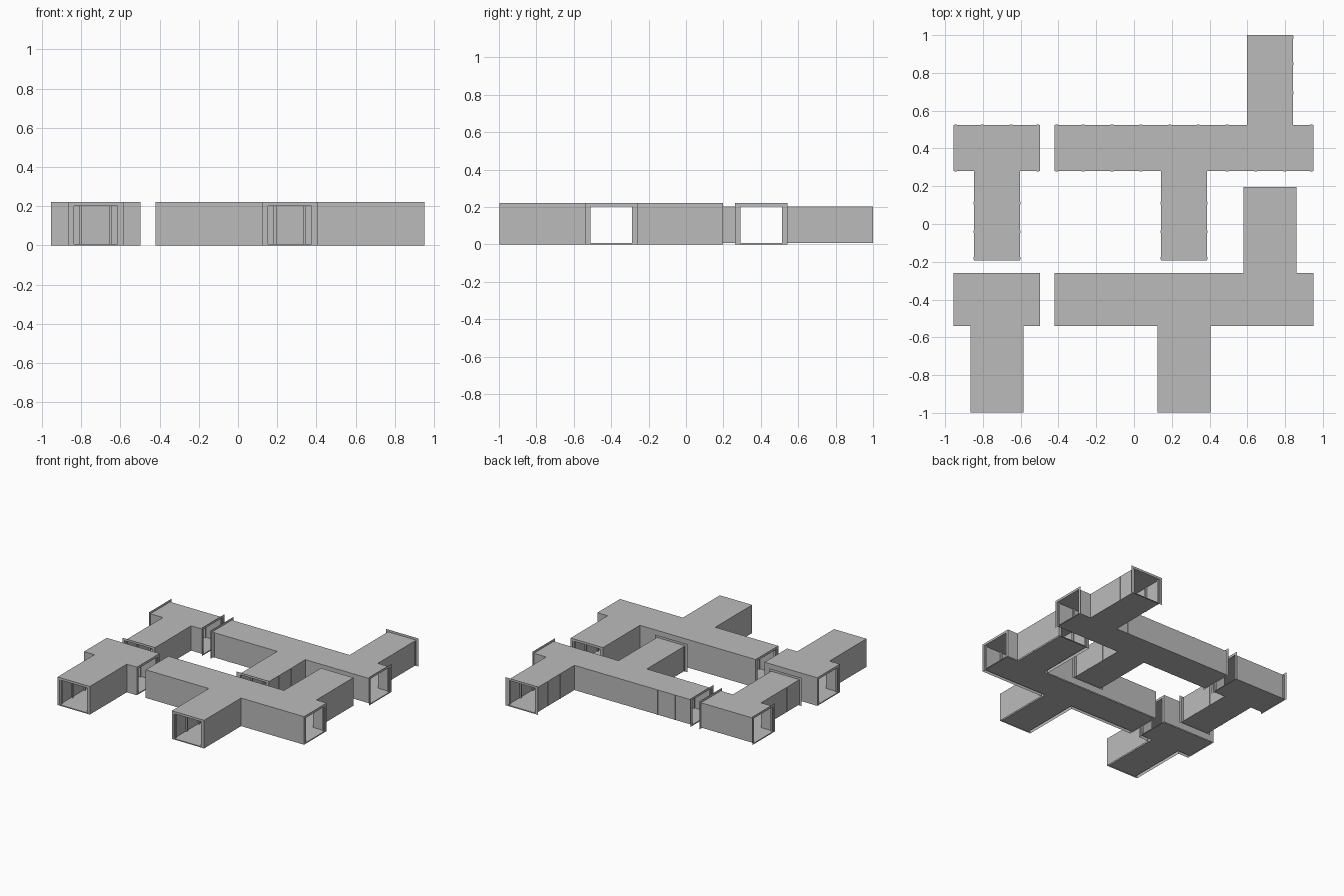
import bpy, bmesh
from mathutils import Vector

if "Cube" in bpy.data.objects:
    bpy.data.objects.remove(bpy.data.objects["Cube"], do_unlink=True)

GREY = (0.5, 0.5, 0.5, 1)
grey = bpy.data.materials.new("plain grey")
grey.use_nodes = True
grey.diffuse_color = GREY
grey.node_tree.nodes["Principled BSDF"].inputs["Base Color"].default_value = GREY

MODULE = 0.457              # length of one corridor section
TUBE, OUTER = 0.122, 0.14   # half widths of corridor and casing
FLOOR, CEILING, TOP = 0.008, 0.202, 0.22


def finish(name, bm):
    bmesh.ops.remove_doubles(bm, verts=bm.verts, dist=1e-5)
    bmesh.ops.recalc_face_normals(bm, faces=bm.faces)
    mesh = bpy.data.meshes.new(name)
    bm.to_mesh(mesh)
    bm.free()
    mesh.materials.append(grey)
    bpy.context.collection.objects.link(bpy.data.objects.new(name, mesh))


def quad(bm, *points):
    bm.faces.new([bm.verts.new(p) for p in points])


def box(bm, lo, hi):
    lo, hi = Vector(lo), Vector(hi)
    made = bmesh.ops.create_cube(bm, size=1)["verts"]
    bmesh.ops.scale(bm, vec=hi - lo, verts=made)
    bmesh.ops.translate(bm, vec=(lo + hi) / 2, verts=made)


def rect(run, half):
    axis, line, a, b = run[:4]
    a, b = min(a, b), max(a, b)
    return (a, line - half, b, line + half) if axis == 0 else (line - half, a, line + half, b)


def inside(x, y, runs, half):
    return any(r[0] < x < r[2] and r[1] < y < r[3] for r in (rect(q, half) for q in runs))


def tips(runs):
    """Open ends as (axis, centre line, position, direction into the run)."""
    for axis, line, a, b, both in runs:
        s = 1 if b > a else -1
        yield axis, line, b, -s
        if both:
            yield axis, line, a, s


def ducts(name, runs, half, z0, z1, floor):
    """Sheet walls, roof and optional floor round the joined runs, ends left open."""
    bm = bmesh.new()
    rects = [rect(r, half) for r in runs]
    xs = sorted({round(v, 4) for r in rects for v in (r[0], r[2])})
    ys = sorted({round(v, 4) for r in rects for v in (r[1], r[3])})

    def is_open(p):
        return any(abs(p[ax] - pos) < 0.001 and abs(p[1 - ax] - line) < half
                   for ax, line, pos, _ in tips(runs))

    eps = 0.0005
    for x0, x1 in zip(xs, xs[1:]):
        for y0, y1 in zip(ys, ys[1:]):
            cx, cy = (x0 + x1) / 2, (y0 + y1) / 2
            if not inside(cx, cy, runs, half):
                continue
            for z in ([z0, z1] if floor else [z1]):
                quad(bm, (x0, y0, z), (x1, y0, z), (x1, y1, z), (x0, y1, z))
            edges = (((x0, y0), (x1, y0), 0, -eps), ((x0, y1), (x1, y1), 0, eps),
                     ((x0, y0), (x0, y1), -eps, 0), ((x1, y0), (x1, y1), eps, 0))
            for p, q, dx, dy in edges:
                mid = ((p[0] + q[0]) / 2, (p[1] + q[1]) / 2)
                if not inside(mid[0] + dx, mid[1] + dy, runs, half) and not is_open(mid):
                    quad(bm, (*p, z0), (*q, z0), (*q, z1), (*p, z1))
    finish(name, bm)


def flanges(name, runs):
    """Flat rectangular collars on every open end."""
    bm = bmesh.new()
    for axis, line, pos, _ in tips(runs):
        def at(u, z):
            return (pos, line + u, z) if axis == 0 else (line + u, pos, z)
        big = [(-OUTER, 0), (OUTER, 0), (OUTER, TOP), (-OUTER, TOP)]
        small = [(-TUBE, FLOOR), (TUBE, FLOOR), (TUBE, CEILING), (-TUBE, CEILING)]
        for i in range(4):
            j = (i + 1) % 4
            quad(bm, at(*big[i]), at(*big[j]), at(*small[j]), at(*small[i]))
    finish(name, bm)


def ribs(name, runs):
    """Upright battens along the side walls, three panels to a section."""
    bm = bmesh.new()
    step, w = MODULE / 3, 0.007
    for axis, line, pos, s in tips(runs):
        run = next(r for r in runs if r[0] == axis and r[1] == line and pos in r[2:4])
        length = abs(run[3] - run[2]) / (2 if run[4] else 1)
        n = 0
        while n * step < length:
            c = pos + s * (n * step if n else 0.012)
            n += 1
            for side in (-1, 1):
                u = sorted((line + side * 0.111, line + side * (TUBE + 0.002)))
                probe = (c, line + side * 0.13) if axis == 0 else (line + side * 0.13, c)
                if inside(*probe, [r for r in runs if r is not run], OUTER):
                    continue
                lo, hi = (c - w, u[0]), (c + w, u[1])
                if axis == 1:
                    lo, hi = lo[::-1], hi[::-1]
                box(bm, (*lo, FLOOR), (*hi, CEILING))
    finish(name, bm)


def row(label, y, cased):
    reach = OUTER + MODULE
    # each run: axis, centre line, start, end, open at both ends
    groups = {
        "tee": [(0, y, -0.955, -0.498, True), (1, -0.725, y, y - reach, False)],
        "long": [(0, y, -0.421, 0.95, True), (1, 0.265, y, y - reach, False),
                 (1, 0.721, y, y + reach, False)],
    }
    for part, runs in groups.items():
        name = label + "_" + part
        ducts(name + "_corridor", runs, TUBE, FLOOR, CEILING, True)
        flanges(name + "_end_collars", runs)
        ribs(name + "_wall_ribs", runs)
        if cased:
            ducts(name + "_outer_casing", runs, OUTER, 0, TOP, False)


row("front", -0.4, True)
row("back", 0.403, False)
